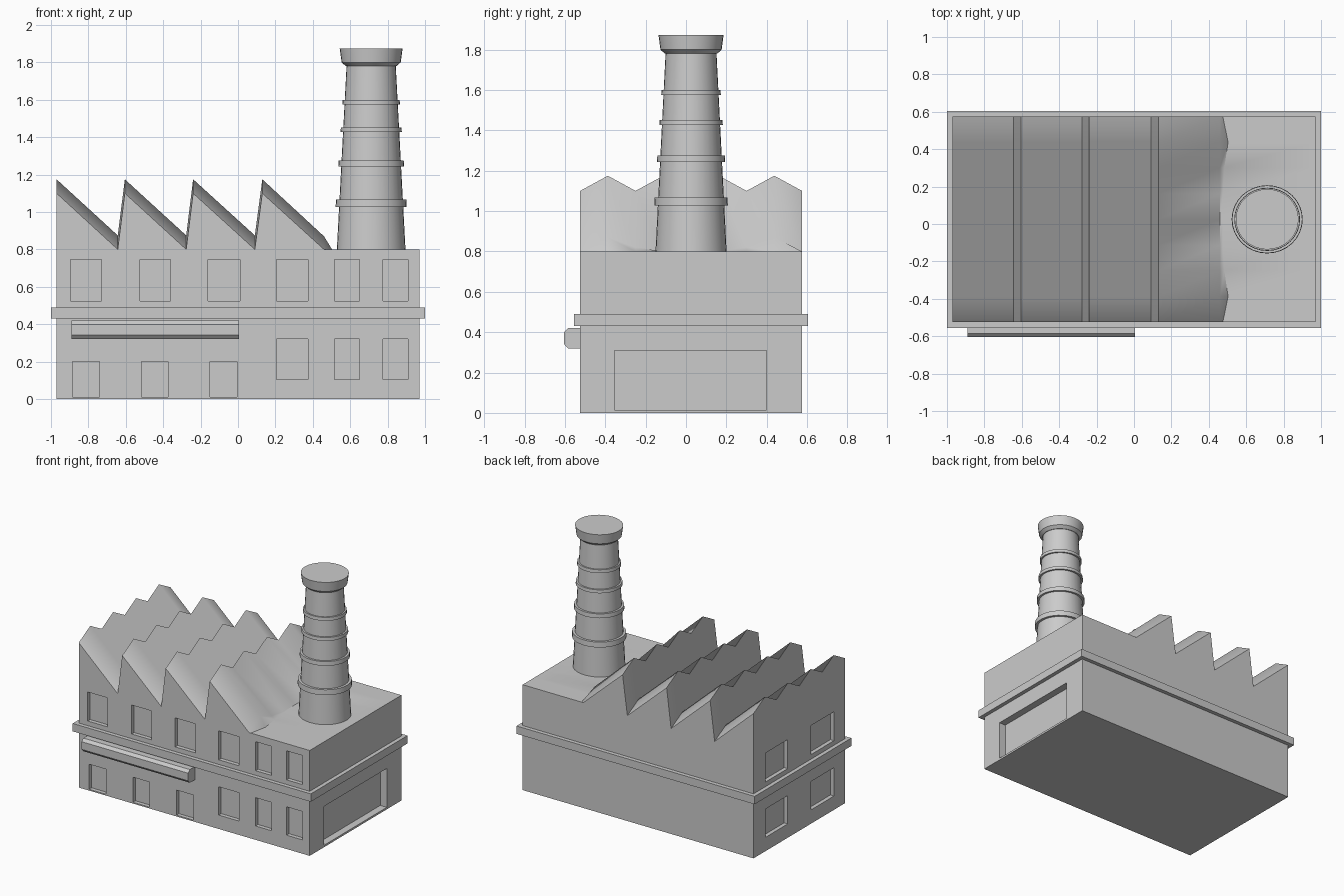
import bpy, bmesh, math

if "Cube" in bpy.data.objects:
    bpy.data.objects.remove(bpy.data.objects["Cube"])

Y0, Y1 = -0.525, 0.575


def make_object(name, bm):
    bmesh.ops.recalc_face_normals(bm, faces=bm.faces)
    mesh = bpy.data.meshes.new(name)
    bm.to_mesh(mesh)
    bm.free()
    ob = bpy.data.objects.new(name, mesh)
    bpy.context.collection.objects.link(ob)
    return ob


def activate(ob):
    bpy.ops.object.select_all(action='DESELECT')
    ob.select_set(True)
    bpy.context.view_layer.objects.active = ob


def smooth(ob, angle):
    activate(ob)
    bpy.ops.object.shade_smooth_by_angle(angle=math.radians(angle))


def add_box(bm, x0, x1, y0, y1, z0, z1):
    vs = bmesh.ops.create_cube(bm, size=1)['verts']
    for v in vs:
        v.co.x = x1 if v.co.x > 0 else x0
        v.co.y = y1 if v.co.y > 0 else y0
        v.co.z = z1 if v.co.z > 0 else z0


def lathe(name, profile, segments=32, center=(0.712, 0.025), squash=0.96):
    bm = bmesh.new()
    rings = []
    for r, z in profile:
        rings.append([bm.verts.new((center[0] + r * math.cos(a), center[1] + squash * r * math.sin(a), z))
                      for a in (2 * math.pi * i / segments for i in range(segments))])
    for a, b in zip(rings, rings[1:]):
        for i in range(segments):
            j = (i + 1) % segments
            bm.faces.new((a[i], a[j], b[j], b[i]))
    bm.faces.new(rings[0])
    bm.faces.new(rings[-1])
    ob = make_object(name, bm)
    smooth(ob, 30)
    return ob


# Factory hall: sawtooth profile along x, zigzag ridges along y
teeth = [(-0.97, 1.10), (-0.643, 0.80), (-0.605, 1.10), (-0.277, 0.80),
         (-0.24, 1.10), (0.09, 0.80), (0.13, 1.10)]
fade = [0, 0.07, 0.02, 0, 0, 0, 0.02, 0.07, 0]   # last slope dies into the flat roof
bm = bmesh.new()
rows = []
for i in range(9):
    y = Y0 + (Y1 - Y0) * i / 8
    lift = 0.075 * (i % 2)
    pts = [(x, z + lift) for x, z in teeth]
    pts += [(0.46, 0.80 + fade[i]), (0.475 + fade[i] * 0.4, 0.80), (0.97, 0.80)]
    rows.append([bm.verts.new((x, y, z)) for x, z in pts])
for a, b in zip(rows, rows[1:]):
    for k in range(len(a) - 1):
        bm.faces.new((a[k], a[k + 1], b[k + 1], b[k]))
fl, fr, bl, br = [bm.verts.new((x, y, 0)) for y in (Y0, Y1) for x in (-0.97, 0.97)]
bm.faces.new(rows[0] + [fr, fl])
bm.faces.new(rows[-1] + [br, bl])
bm.faces.new([r[0] for r in rows] + [bl, fl])
bm.faces.new([r[-1] for r in rows] + [br, fr])
bm.faces.new((fl, fr, br, bl))
hall = make_object("factory_hall", bm)

# Recessed windows, doors and loading bay
bm = bmesh.new()
D = 0.03
columns = [(-0.895, -0.73), (-0.525, -0.36), (-0.16, 0.01),
           (0.205, 0.375), (0.515, 0.65), (0.775, 0.91)]
for x0, x1 in columns:
    add_box(bm, x0, x1, Y0 - 0.1, Y0 + D, 0.525, 0.745)
for x0, x1 in columns[3:]:
    add_box(bm, x0, x1, Y0 - 0.1, Y0 + D, 0.105, 0.32)
for x0, x1 in [(-0.885, -0.74), (-0.515, -0.375), (-0.15, -0.005)]:
    add_box(bm, x0, x1, Y0 - 0.1, Y0 + D, 0.01, 0.20)
for y0, y1 in [(-0.39, -0.115), (0.165, 0.43)]:
    for z0, z1 in [(0.105, 0.32), (0.525, 0.745)]:
        add_box(bm, -1.1, -0.97 + D, y0, y1, z0, z1)
add_box(bm, 0.915, 1.1, -0.355, 0.40, 0.015, 0.31)
cutter = make_object("recess_cutter", bm)
cutter.hide_render = True
mod = hall.modifiers.new("recesses", 'BOOLEAN')
mod.operation = 'DIFFERENCE'
mod.solver = 'EXACT'
mod.object = cutter
activate(hall)
bpy.ops.object.modifier_apply(modifier=mod.name)
bpy.data.objects.remove(cutter)
smooth(hall, 46)

# Ledge around the building
bm = bmesh.new()
add_box(bm, -1, 1, Y0 - 0.03, Y1 + 0.03, 0.43, 0.49)
make_object("ledge", bm)

# Awning over the doors
section = [(-0.52, 0.42), (-0.585, 0.42), (-0.605, 0.40), (-0.605, 0.342), (-0.585, 0.32), (-0.52, 0.32)]
bm = bmesh.new()
face = bm.faces.new([bm.verts.new((-0.89, y, z)) for y, z in section])
ext = bmesh.ops.extrude_face_region(bm, geom=[face], use_keep_orig=True)['geom']
bmesh.ops.translate(bm, vec=(0.895, 0, 0), verts=[g for g in ext if isinstance(g, bmesh.types.BMVert)])
make_object("awning", bm)

# Chimney with cap and bands
lathe("chimney", [(0.184, 0.79), (0.131, 1.79)])
lathe("chimney_cap", [(0.135, 1.78), (0.158, 1.80), (0.168, 1.873)])
bands = [(0.190, 1.027, 1.067), (0.176, 1.243, 1.275), (0.164, 1.427, 1.452), (0.154, 1.575, 1.60)]
for n, (r, z0, z1) in enumerate(bands, 1):
    lathe(f"chimney_band_{n}", [(r, z0), (r - 0.002, z1)])
